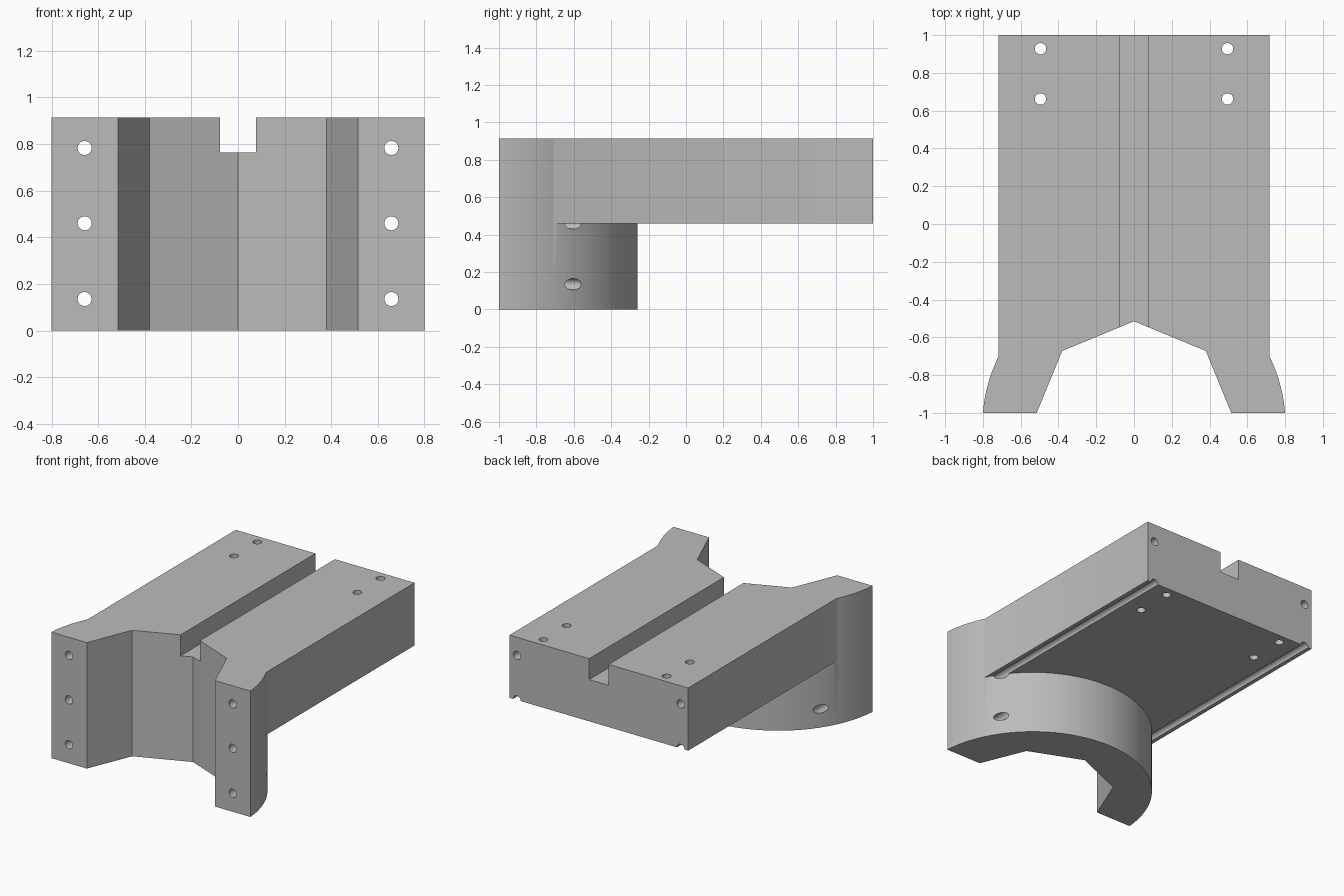
import bpy, bmesh, math

if "Cube" in bpy.data.objects:
    bpy.data.objects.remove(bpy.data.objects["Cube"])

HEIGHT, DECK_Z = 0.915, 0.46
ARC_Y, ARC_R = -1.06, 0.802
HOLE_R = 0.03

grey = bpy.data.materials.new("plain grey")
grey.use_nodes = True
grey.diffuse_color = (0.5, 0.5, 0.5, 1)
grey.node_tree.nodes["Principled BSDF"].inputs["Base Color"].default_value = (0.5, 0.5, 0.5, 1)


def prism(name, outline, z0, z1):
    """Extrude an outline in the ground plane from z0 up to z1."""
    bm = bmesh.new()
    base = bm.faces.new([bm.verts.new((x, y, z0)) for x, y in outline])
    top = bmesh.ops.extrude_face_region(bm, geom=[base])["geom"]
    verts = [v for v in top if isinstance(v, bmesh.types.BMVert)]
    bmesh.ops.translate(bm, verts=verts, vec=(0, 0, z1 - z0))
    bmesh.ops.recalc_face_normals(bm, faces=bm.faces)
    mesh = bpy.data.meshes.new(name)
    bm.to_mesh(mesh)
    bm.free()
    mesh.materials.append(grey)
    obj = bpy.data.objects.new(name, mesh)
    bpy.context.collection.objects.link(obj)
    return obj


def box(name, x, y0, y1, z0, z1):
    return prism(name, [(-x, y0), (x, y0), (x, y1), (-x, y1)], z0, z1)


def drill(name, location, length, along_y=False):
    bpy.ops.mesh.primitive_cylinder_add(
        vertices=32, radius=HOLE_R, depth=length, location=location,
        rotation=(math.pi / 2 if along_y else 0, 0, 0))
    obj = bpy.context.object
    obj.name = name
    obj.data.materials.append(grey)
    return obj


def combine(target, tool, operation):
    """Apply a boolean and remove its tool."""
    mod = target.modifiers.new(operation.lower(), 'BOOLEAN')
    mod.operation, mod.solver, mod.object = operation, 'EXACT', tool
    tool.hide_render = True
    bpy.context.view_layer.objects.active = target
    bpy.ops.object.modifier_apply(modifier=mod.name)
    bpy.data.objects.remove(tool)


# Round bracket: an arc closed by the flat front
start = math.asin((-1 - ARC_Y) / ARC_R)
steps = 64
angles = [start + (math.pi - 2 * start) * i / steps for i in range(steps + 1)]
bracket = prism("mounting_bracket",
                [(ARC_R * math.cos(a), ARC_Y + ARC_R * math.sin(a)) for a in angles],
                0, HEIGHT)

# Long deck joined to the upper half of the bracket
combine(bracket, box("deck", 0.718, -0.9, 1, DECK_Z, HEIGHT), 'UNION')

# Faceted front pocket and long top slot
right_side = [(-0.556, -1.1), (-0.38, -0.672)]
pocket = right_side + [(0, -0.515)] + [(-x, y) for x, y in reversed(right_side)]
combine(bracket, prism("pocket_cutter", pocket, -0.1, 1.1), 'DIFFERENCE')
combine(bracket, box("slot_cutter", 0.078, -1.2, 1.2, 0.763, 1.1), 'DIFFERENCE')

# Lengthwise bolt holes (the middle pair grooves the deck underside) and deck holes
for side in (-1, 1):
    for z in (0.135, DECK_Z, 0.783):
        combine(bracket, drill("bolt_cutter", (side * 0.658, 0, z), 2.4, True), 'DIFFERENCE')
    for y in (0.662, 0.928):
        combine(bracket, drill("deck_hole_cutter", (side * 0.495, y, 0.7), 1), 'DIFFERENCE')

bpy.ops.object.select_all(action='DESELECT')
bracket.select_set(True)
bpy.context.view_layer.objects.active = bracket
bpy.ops.object.shade_smooth_by_angle(angle=math.radians(30))
